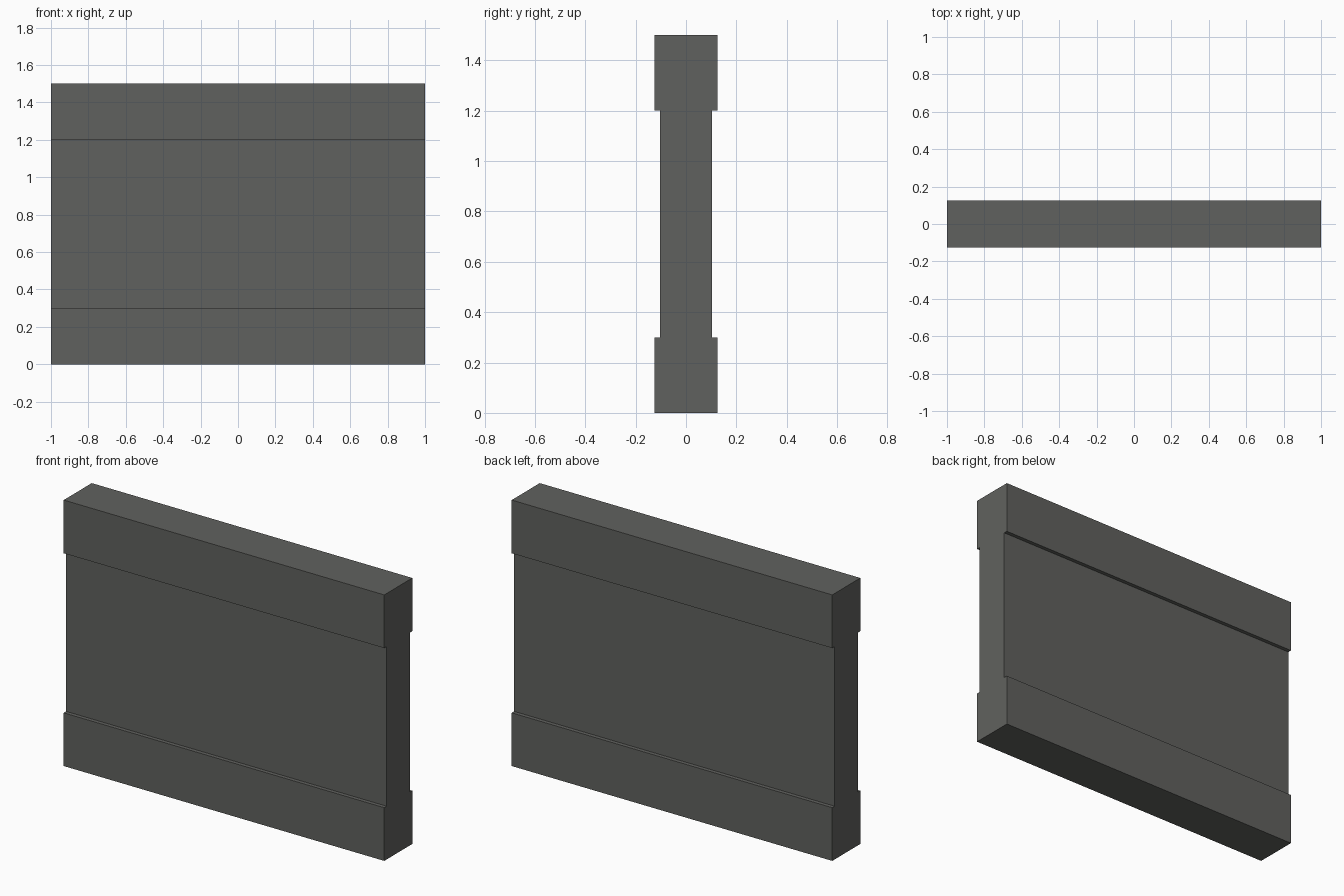
import bpy
import bmesh

if "Cube" in bpy.data.objects:
    bpy.data.objects.remove(bpy.data.objects["Cube"])

HALF_LENGTH = 1.0
HEIGHT = 1.5
BAND = 0.3            # height of the thick base and cap bands
BAND_Y = 0.125        # half thickness of the bands
PANEL_Y = 0.103       # half thickness of the recessed panel

stone = bpy.data.materials.new("dark grey stone")
stone.diffuse_color = (0.118, 0.121, 0.113, 1.0)
stone.use_nodes = True
stone.node_tree.nodes["Principled BSDF"].inputs["Base Color"].default_value = stone.diffuse_color

# Half of the cross-section (y, z), mirrored to make the closed wall profile
half = [(BAND_Y, 0), (BAND_Y, BAND), (PANEL_Y, BAND),
        (PANEL_Y, HEIGHT - BAND), (BAND_Y, HEIGHT - BAND), (BAND_Y, HEIGHT)]
profile = half + [(-y, z) for y, z in reversed(half)]

# Wall segment: profile extruded along x
bm = bmesh.new()
end = bm.faces.new([bm.verts.new((-HALF_LENGTH, y, z)) for y, z in profile])
extruded = bmesh.ops.extrude_face_region(bm, geom=[end], use_keep_orig=True)
moved = [g for g in extruded["geom"] if isinstance(g, bmesh.types.BMVert)]
bmesh.ops.translate(bm, verts=moved, vec=(2 * HALF_LENGTH, 0, 0))
bmesh.ops.recalc_face_normals(bm, faces=bm.faces)

mesh = bpy.data.meshes.new("wall_segment")
bm.to_mesh(mesh)
bm.free()
mesh.materials.append(stone)
wall = bpy.data.objects.new("wall_segment", mesh)
bpy.context.collection.objects.link(wall)
